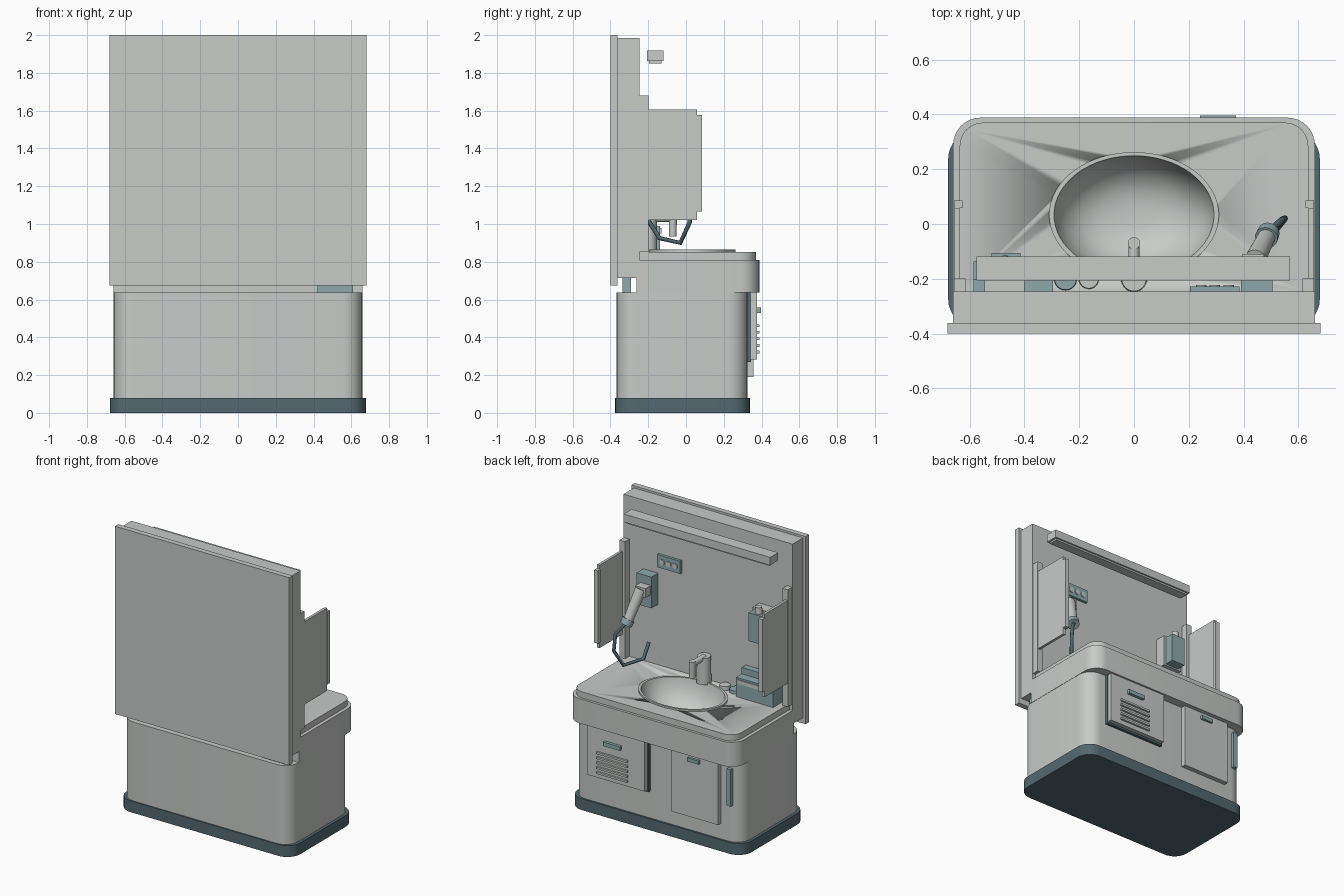
import bpy, bmesh, math
from mathutils import Vector

cube = bpy.data.objects.get("Cube")
if cube:
    bpy.data.objects.remove(cube, do_unlink=True)


def material(name, r, g, b):
    m = bpy.data.materials.new(name)
    m.use_nodes = True
    m.diffuse_color = (r, g, b, 1)
    m.node_tree.nodes["Principled BSDF"].inputs["Base Color"].default_value = (r, g, b, 1)
    return m


GREY = material("pale grey", 0.57, 0.595, 0.575)
TEAL = material("grey teal", 0.28, 0.395, 0.415)
DARK = material("dark teal", 0.09, 0.14, 0.16)


def finish(name, bm, mat, smooth=True):
    bmesh.ops.recalc_face_normals(bm, faces=bm.faces)
    mesh = bpy.data.meshes.new(name)
    bm.to_mesh(mesh)
    bm.free()
    mesh.materials.append(mat)
    ob = bpy.data.objects.new(name, mesh)
    bpy.context.collection.objects.link(ob)
    if smooth:
        bpy.ops.object.select_all(action='DESELECT')
        ob.select_set(True)
        bpy.context.view_layer.objects.active = ob
        bpy.ops.object.shade_smooth_by_angle(angle=math.radians(35))
    return ob


def slab(name, x, y, z, mat=GREY, front_r=0, back_r=0):
    """Upright block; corner radii at the +y and -y ends."""
    bm = bmesh.new()
    corners = [(x[1], y[1], front_r, 0), (x[0], y[1], front_r, 90),
               (x[0], y[0], back_r, 180), (x[1], y[0], back_r, 270)]
    ring = []
    for cx, cy, r, start in corners:
        sx = -1 if cx == x[1] else 1
        sy = -1 if cy == y[1] else 1
        steps = 8 if r else 0
        for i in range(steps + 1):
            a = math.radians(start + (90 * i / steps if steps else 0))
            ring.append(bm.verts.new((cx + sx * r + r * math.cos(a),
                                      cy + sy * r + r * math.sin(a), z[0])))
    face = bm.faces.new(ring)
    top = bmesh.ops.extrude_face_region(bm, geom=[face])["geom"]
    for v in top:
        if isinstance(v, bmesh.types.BMVert):
            v.co.z = z[1]
    return finish(name, bm, mat, bool(front_r or back_r))


def rod(name, a, b, r1, r2, mat=GREY, sides=24):
    a, b = Vector(a), Vector(b)
    bm = bmesh.new()
    bmesh.ops.create_cone(bm, cap_ends=True, segments=sides, radius1=r1, radius2=r2,
                          depth=(b - a).length)
    bm.transform((b - a).to_track_quat('Z', 'Y').to_matrix().to_4x4())
    bmesh.ops.translate(bm, verts=bm.verts, vec=(a + b) / 2)
    return finish(name, bm, mat)


# Cabinet
slab("plinth", (-0.678, 0.678), (-0.375, 0.338), (0, 0.08), DARK, 0.1, 0.1)
slab("cabinet_body", (-0.658, 0.658), (-0.367, 0.325), (0.08, 0.637), GREY, 0.1, 0.1)
apron = slab("apron", (-0.66, 0.66), (-0.262, 0.388), (0.637, 0.81), GREY, 0.1)
counter = slab("countertop", (-0.636, 0.636), (-0.248, 0.37), (0.81, 0.853), GREY, 0.085)

# Oval basin opening
SINK_Y, OVAL = 0.033, 0.74
bm = bmesh.new()
bmesh.ops.create_cone(bm, cap_ends=True, segments=64, radius1=0.298, radius2=0.298, depth=0.4)
for v in bm.verts:
    v.co = (v.co.x, v.co.y * OVAL + SINK_Y, v.co.z + 0.85)
cutter = finish("basin_cutter", bm, GREY)
cutter.hide_render = True
for ob in (apron, counter):
    mod = ob.modifiers.new("opening", 'BOOLEAN')
    mod.object = cutter
    mod.solver = 'EXACT'
    bpy.context.view_layer.objects.active = ob
    bpy.ops.object.modifier_apply(modifier=mod.name)
bpy.data.objects.remove(cutter, do_unlink=True)

# Basin: lathed profile squashed into an oval
profile = [(0.31, 0.852), (0.31, 0.865), (0.292, 0.865), (0.285, 0.835), (0.255, 0.765),
           (0.195, 0.705), (0.13, 0.68), (0.068, 0.668)]
bm = bmesh.new()
rings = []
for r, z in profile:
    rings.append([bm.verts.new((r * math.cos(t * math.tau / 64),
                                r * OVAL * math.sin(t * math.tau / 64) + SINK_Y, z))
                  for t in range(64)])
for lo, hi in zip(rings, rings[1:]):
    for i in range(64):
        j = (i + 1) % 64
        bm.faces.new((lo[i], lo[j], hi[j], hi[i]))
bm.faces.new(rings[-1])
basin = finish("basin", bm, GREY)
if basin.data.polygons[-1].normal.z < 0:
    basin.data.flip_normals()

# Wall panel with posts and folding wings
slab("back_panel", (-0.68, 0.68), (-0.4, -0.362), (0.675, 2.0))
slab("wall_panel", (-0.66, 0.66), (-0.362, -0.246), (0.715, 1.985))
for side, s in (("left", 1), ("right", -1)):
    def span(a, b):
        return tuple(sorted((s * a, s * b)))
    slab(side + "_post", span(0.615, 0.657), (-0.246, -0.198), (0.853, 1.68))
    slab(side + "_wing", span(0.636, 0.655), (-0.198, 0.058), (1.02, 1.605))
    slab(side + "_wing_edge", span(0.626, 0.657), (0.058, 0.086), (1.065, 1.578))
slab("hinge_block", (0.42, 0.61), (-0.335, -0.29), (0.637, 0.715), TEAL)

# Lamp
slab("lamp_bar", (-0.575, 0.57), (-0.207, -0.118), (1.862, 1.918))
slab("lamp_diffuser", (-0.56, 0.555), (-0.196, -0.129), (1.85, 1.862))

# Tap and small items beside it
rod("tap_column", (0, -0.2, 0.853), (0, -0.2, 1.04), 0.048, 0.045)
rod("tap_spout", (0, -0.2, 1.03), (0, -0.068, 1.03), 0.02, 0.02)
rod("tap_nozzle", (0, -0.07, 1.05), (0, -0.07, 0.935), 0.022, 0.02)
rod("small_knob", (-0.165, -0.2, 0.853), (-0.165, -0.2, 0.88), 0.037, 0.035)
rod("soap_dish", (-0.25, -0.2, 0.853), (-0.25, -0.2, 0.875), 0.042, 0.04, TEAL)

# Dispensers
slab("towel_box", (-0.585, -0.295), (-0.246, -0.137), (0.853, 0.99), TEAL)
slab("towel_box_back", (-0.585, -0.295), (-0.246, -0.2), (0.99, 1.035), TEAL)
slab("towel_sheet", (-0.57, -0.31), (-0.165, -0.13), (0.95, 0.978))
slab("soap_holder", (-0.545, -0.4), (-0.246, -0.17), (1.28, 1.5))
slab("soap_box", (-0.52, -0.415), (-0.17, -0.105), (1.29, 1.49), TEAL)
rod("soap_cap", (-0.47, -0.14, 1.49), (-0.47, -0.14, 1.535), 0.025, 0.022)

# Socket plate
slab("socket_plate", (0.205, 0.385), (-0.246, -0.228), (1.55, 1.64), TEAL)
for i in range(3):
    x = 0.245 + 0.05 * i
    rod(f"socket_{i + 1}", (x, -0.23, 1.595), (x, -0.222, 1.595), 0.019, 0.019, GREY, 16)

# Hand dryer, holder and hose
slab("dryer_holder", (0.39, 0.505), (-0.246, -0.17), (1.28, 1.5), TEAL)
slab("dryer_clip", (0.395, 0.475), (-0.17, -0.11), (1.375, 1.44))
rod("dryer_handle", (0.442, -0.13, 1.42), (0.485, -0.045, 1.215), 0.038, 0.032)
rod("dryer_collar", (0.483, -0.05, 1.225), (0.492, -0.03, 1.19), 0.042, 0.04, TEAL)
hose = bpy.data.curves.new("dryer_hose", 'CURVE')
hose.dimensions = '3D'
hose.bevel_depth = 0.012
hose.bevel_resolution = 2
hose.use_fill_caps = True
path = [(0.49, -0.03, 1.2), (0.54, 0.015, 1.13), (0.55, 0.02, 1.01),
        (0.51, -0.03, 0.9), (0.43, -0.14, 0.925), (0.43, -0.2, 1.02)]
line = hose.splines.new('POLY')
line.points.add(len(path) - 1)
for p, co in zip(line.points, path):
    p.co = (*co, 1)
hose.materials.append(DARK)
bpy.context.collection.objects.link(bpy.data.objects.new("dryer_hose", hose))

# Vented door
slab("vent_door_frame", (0.05, 0.515), (0.32, 0.345), (0.27, 0.637), DARK)
slab("vent_door", (0.06, 0.51), (0.345, 0.375), (0.283, 0.637))
slab("vent_handle", (0.24, 0.372), (0.375, 0.396), (0.53, 0.558), TEAL)
for i in range(5):
    z = 0.315 + 0.035 * i
    slab(f"vent_slat_{i + 1}", (0.19, 0.43), (0.375, 0.389), (z, z + 0.014))

# Plain door and corner handle
slab("plain_door", (-0.5, -0.135), (0.32, 0.358), (0.19, 0.637))
slab("plain_door_handle", (-0.36, -0.27), (0.358, 0.374), (0.585, 0.61), TEAL)
slab("corner_handle", (-0.592, -0.56), (0.31, 0.347), (0.34, 0.6), TEAL)
